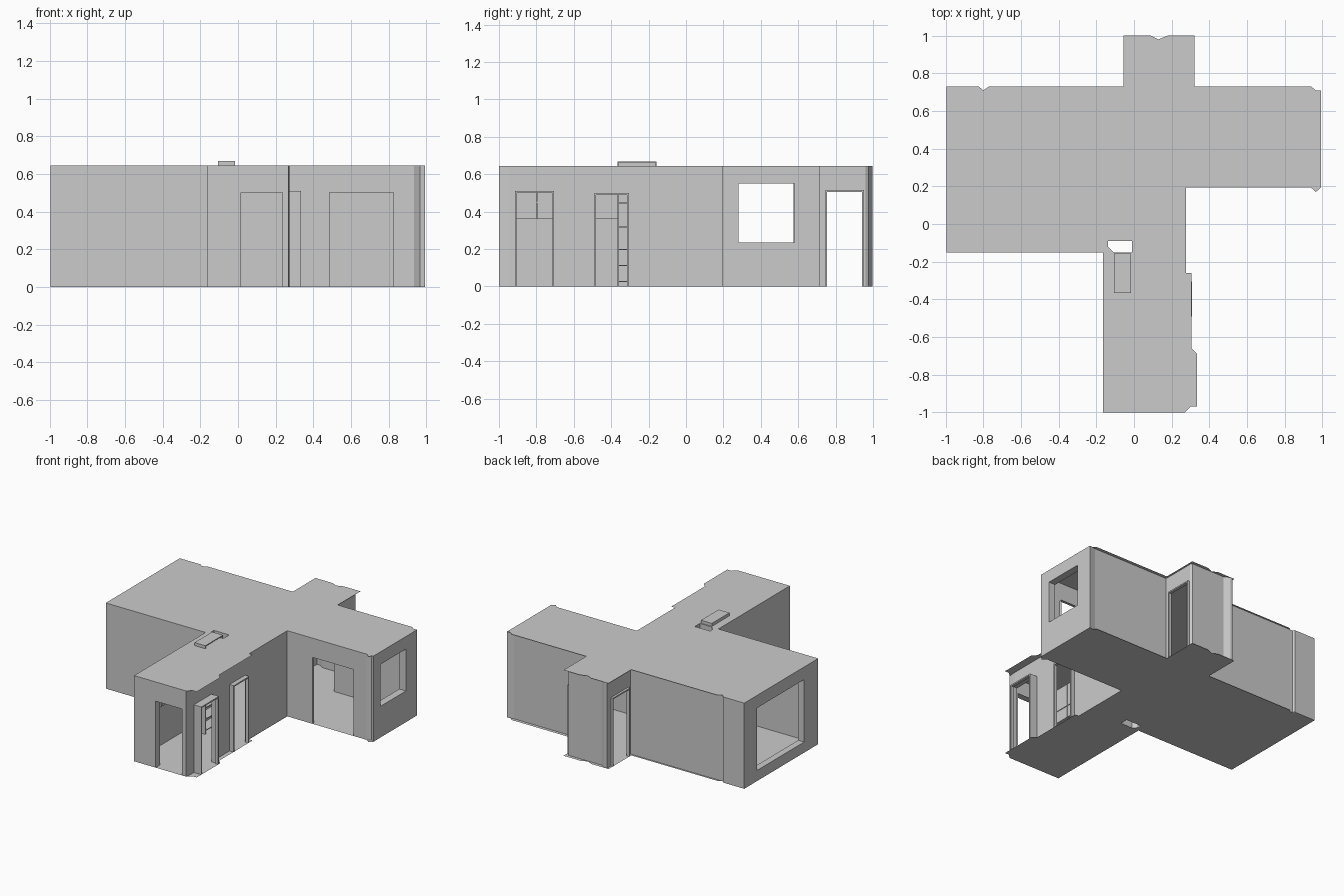
import bpy, bmesh
from mathutils import Vector

if "Cube" in bpy.data.objects:
    bpy.data.objects.remove(bpy.data.objects["Cube"])

H = 0.645  # ceiling height

# Floor and ceiling outline, counter-clockwise from the front left corner
PLAN = [(-.165, -1), (.27, -1), (.30, -.97), (.335, -.97), (.335, -.69), (.305, -.66),
        (.305, -.26), (.275, -.26), (.275, .193), (.94, .193), (.965, .17), (.992, .193),
        (.992, .71), (.965, .71), (.94, .73), (.32, .73), (.32, 1), (.18, 1), (.13, .98),
        (.09, 1), (-.055, 1), (-.055, .73), (-.77, .73), (-.8, .71), (-.825, .73),
        (-.996, .73), (-.996, -.15), (-.165, -.15)]
# Wall line, set back behind the slab edges on the door sides
WALLS = [(-.165, -1), (.268, -1), (.273, -.945), (.273, -.6), (.273, .193), (.935, .193),
         (.965, .21), (.992, .193), (.992, .715), (.94, .705), (.305, .705), (.305, .96),
         (.295, .975), (.02, .975), (-.02, .998), (-.04, .998), (-.04, .715), (-.81, .715),
         (-.82, .73), (-.996, .73), (-.996, -.15), (-.165, -.15)]
# Hollow column cut through floor and ceiling
SHAFT = [(-.138, -.09), (-.01, -.09), (-.01, -.15), (-.11, -.15), (-.138, -.12)]
# Wall number: (axis, low, high, bottom, top, reveal depth, negative is outward)
OPENINGS = {0: (0, .015, .235, 0, .50, .05), 2: (1, -.915, -.705, 0, .51, -.06),
            3: (1, -.49, -.305, 0, .50, -.032), 4: (0, .485, .825, 0, .50, .02),
            7: (1, .28, .58, .235, .55, .055), 10: (1, .745, .952, 0, .515, -.015),
            15: (1, .745, .952, 0, .515, -.015), 19: (1, .017, .575, .08, .55, .05)}
FRAMED = (2, 3, 10, 15)


def finish(name, bm):
    mesh = bpy.data.meshes.new(name)
    bmesh.ops.remove_doubles(bm, verts=bm.verts, dist=1e-5)
    bm.to_mesh(mesh)
    bm.free()
    obj = bpy.data.objects.new(name, mesh)
    bpy.context.collection.objects.link(obj)
    return obj


def quad(bm, pts):
    bm.faces.new([bm.verts.new(p) for p in pts])


def upright(bm, p, q, z0, z1):
    quad(bm, [(*p, z0), (*q, z0), (*q, z1), (*p, z1)])


def boxes(name, items):
    """One object made of boxes given as x0, x1, y0, y1, z0, z1."""
    bm = bmesh.new()
    for x0, x1, y0, y1, z0, z1 in items:
        made = bmesh.ops.create_cube(bm, size=1)["verts"]
        bmesh.ops.scale(bm, vec=(x1 - x0, y1 - y0, z1 - z0), verts=made)
        bmesh.ops.translate(bm, vec=((x0 + x1) / 2, (y0 + y1) / 2, (z0 + z1) / 2), verts=made)
    return finish(name, bm)


def slab(name, z, up):
    bm = bmesh.new()
    edges = []
    for loop in (PLAN, SHAFT):
        vs = [bm.verts.new((x, y, z)) for x, y in loop]
        edges += [bm.edges.new((vs[i - 1], vs[i])) for i in range(len(vs))]
    bmesh.ops.triangle_fill(bm, use_beauty=True, edges=edges, normal=(0, 0, up))
    bmesh.ops.dissolve_limit(bm, angle_limit=.01, verts=bm.verts, edges=bm.edges)
    for f in bm.faces:
        f.normal_update()
        if f.normal.z * up < 0:
            f.normal_flip()
    return finish(name, bm)


# Floor and ceiling
slab("floor", 0, -1)
slab("ceiling", H, 1)

# Walls with openings and their reveals
walls, reveals = bmesh.new(), bmesh.new()
for i, a in enumerate(WALLS):
    p, q = Vector(a), Vector(WALLS[(i + 1) % len(WALLS)])
    if i not in OPENINGS:
        upright(walls, p, q, 0, H)
        continue
    axis, lo, hi, z0, z1, depth = OPENINGS[i]
    d = q - p
    inward = Vector((-d.y, d.x)).normalized() * depth
    s, t = sorted(((v - p[axis]) / d[axis] for v in (lo, hi)))
    a, b = p + d * s, p + d * t
    upright(walls, p, a, 0, H)
    upright(walls, b, q, 0, H)
    upright(walls, a, b, z1, H)
    upright(reveals, a, a + inward, z0, z1)
    upright(reveals, b + inward, b, z0, z1)
    levels = [z1]
    if z0 > 0:
        upright(walls, a, b, 0, z0)
        levels.append(z0)
    for z in levels:
        quad(reveals, [(*a, z), (*b, z), (*(b + inward), z), (*(a + inward), z)])
finish("walls", walls)
finish("opening_reveals", reveals)

# Door frames at the outer end of each side reveal
for i in FRAMED:
    _, lo, hi, _, top, depth = OPENINGS[i]
    side = 1 if WALLS[i][0] > 0 else -1
    outer = WALLS[i][0] - side * depth
    x0, x1 = sorted((outer + side * .002, outer - side * .02))
    w = .01
    boxes("door_frame", [(x0, x1, lo, lo + w, 0, top), (x0, x1, hi - w, hi, 0, top),
                         (x0, x1, lo + w, hi - w, top - w, top)])

# Hollow column walls
bm = bmesh.new()
for i in range(len(SHAFT)):
    upright(bm, SHAFT[i - 1], SHAFT[i], 0, H)
finish("hollow_column", bm)

# Bookcase rising just through the ceiling
x0, x1, y0, y1, top, w = -.105, -.015, -.367, -.157, .668, .006
boxes("bookcase", [(x0, x0 + w, y0, y1, 0, top), (x0 + w, x1, y0, y0 + w, 0, top),
                   (x0 + w, x1, y1 - w, y1, 0, top)]
      + [(x0 + w, x1, y0 + w, y1 - w, z - w, z)
         for z in (.03, .115, .20, .32, .45, .56, top)])

# Wall cabinets along the left side of the front arm
boxes("wall_cabinet", [(-.164, -.075, a, b, .36, .62)
                       for a, b in ((-.95, -.80), (-.797, -.58), (-.577, -.367))]
      + [(-.075, -.07, -.95, -.367, .447, .453)])
